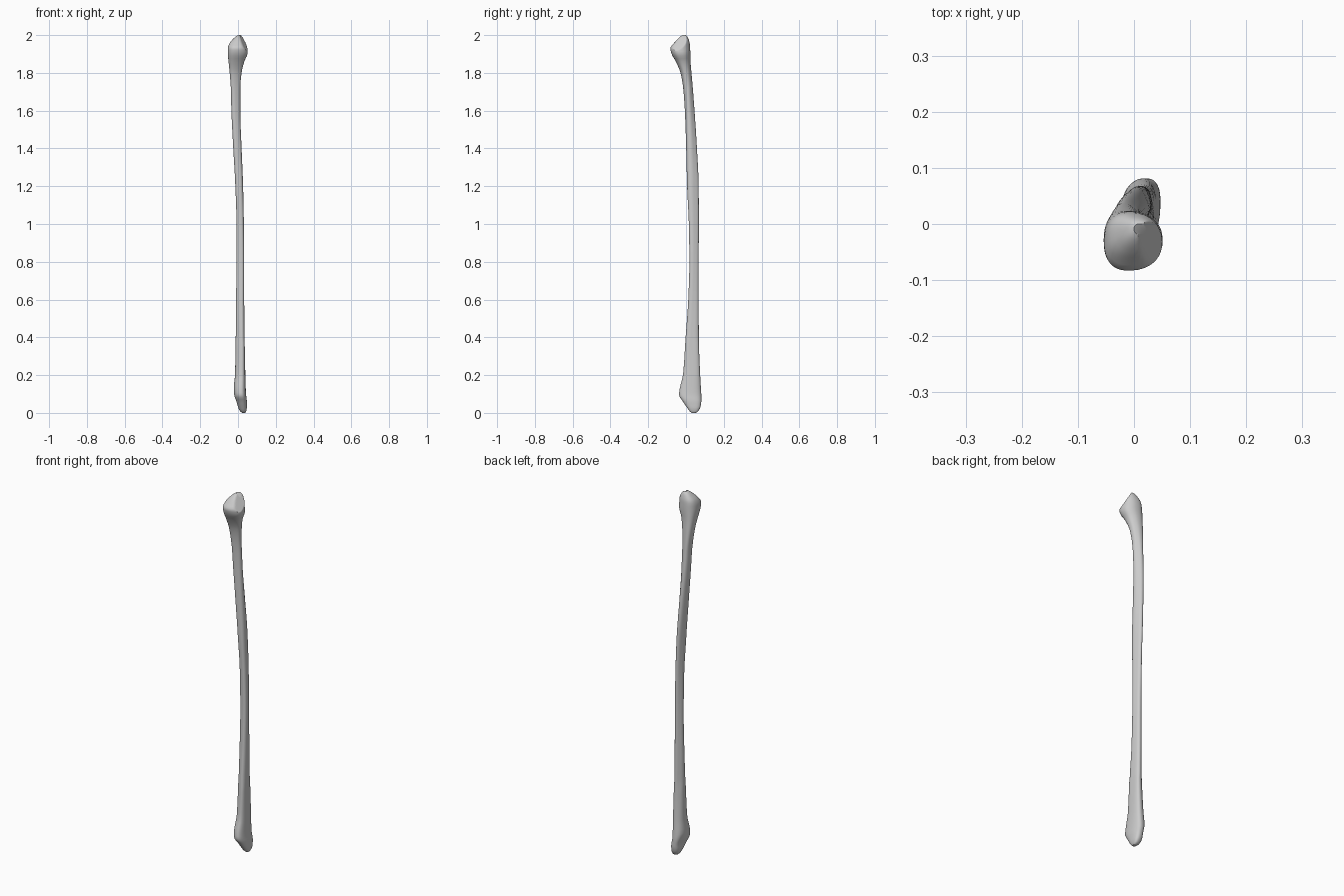
import bpy, bmesh, math

if "Cube" in bpy.data.objects:
    bpy.data.objects.remove(bpy.data.objects["Cube"])

# Cross-section limits along the bone: z, x min, x max, y min, y max
SECTIONS = [
    (0.000, 0.022, 0.038, 0.030, 0.052),
    (0.008, 0.012, 0.043, 0.020, 0.064),
    (0.030, 0.000, 0.047, 0.004, 0.076),
    (0.060, -0.009, 0.047, -0.016, 0.081),
    (0.095, -0.020, 0.043, -0.037, 0.081),
    (0.130, -0.022, 0.041, -0.033, 0.079),
    (0.200, -0.016, 0.039, -0.016, 0.075),
    (0.400, -0.012, 0.035, -0.002, 0.068),
    (0.600, -0.010, 0.033, 0.012, 0.067),
    (0.800, -0.008, 0.033, 0.018, 0.067),
    (1.000, -0.008, 0.031, 0.015, 0.068),
    (1.200, -0.014, 0.027, 0.006, 0.067),
    (1.400, -0.025, 0.019, 0.001, 0.058),
    (1.600, -0.035, 0.012, -0.006, 0.045),
    (1.720, -0.038, 0.012, -0.015, 0.036),
    (1.800, -0.044, 0.019, -0.029, 0.029),
    (1.860, -0.050, 0.033, -0.054, 0.024),
    (1.905, -0.054, 0.051, -0.078, 0.023),
    (1.930, -0.053, 0.050, -0.083, 0.022),
    (1.955, -0.046, 0.046, -0.066, 0.020),
    (1.980, -0.026, 0.038, -0.044, 0.013),
    (1.994, -0.010, 0.030, -0.028, 0.006),
    (2.000, 0.000, 0.022, -0.018, 0.000),
]
SIDES = 40


def monotone_slopes(zs, vs):
    d = [(vs[i + 1] - vs[i]) / (zs[i + 1] - zs[i]) for i in range(len(zs) - 1)]
    inner = [0 if a * b <= 0 else 2 * a * b / (a + b) for a, b in zip(d, d[1:])]
    return [d[0]] + inner + [d[-1]]


def refine(sections):
    """Smoothly interpolate the limits between the given sections."""
    cols = list(zip(*sections))
    zs = cols[0]
    slopes = [monotone_slopes(zs, c) for c in cols[1:]]
    rows = []
    for i in range(len(zs) - 1):
        h = zs[i + 1] - zs[i]
        n = max(3, math.ceil(h / 0.03))
        for s in range(n):
            t = s / n
            row = [zs[i] + t * h]
            for c, m in zip(cols[1:], slopes):
                row.append((2*t**3 - 3*t**2 + 1) * c[i] + (t**3 - 2*t**2 + t) * h * m[i]
                           + (3*t**2 - 2*t**3) * c[i + 1] + (t**3 - t**2) * h * m[i + 1])
            rows.append(row)
    rows.append(list(sections[-1]))
    return rows


def outline(z):
    """Rounded three-sided outline that twists slowly along the shaft."""
    shaft = max(0, min(1, (z - 0.1) / 0.3, (1.92 - z) / 0.2))
    k = 0.03 + 0.07 * shaft
    phase = math.radians(-70 + 35 * z)
    pts = []
    for i in range(SIDES):
        a = 2 * math.pi * i / SIDES
        p = 0.85 if shaft < 1 else 1.0
        r = 1 + k * math.cos(3 * (a - phase))
        c, s = math.cos(a), math.sin(a)
        pts.append((r * math.copysign(abs(c) ** p, c), r * math.copysign(abs(s) ** p, s)))
    return pts


def fit(values, lo, hi):
    a, b = min(values), max(values)
    return [lo + (v - a) / (b - a) * (hi - lo) for v in values]


# Loft the whole bone: ankle end, shaft and head
bm = bmesh.new()
rings = []
for z, x0, x1, y0, y1 in refine(SECTIONS):
    pts = outline(z)
    xs = fit([p[0] for p in pts], x0, x1)
    ys = fit([p[1] for p in pts], y0, y1)
    ring = []
    for x, y in zip(xs, ys):
        # Flat joint facet cut across the top of the head
        zc = min(z, 2.008 - 1.6 * (x - 0.01) + 0.6 * y) if z > 1.9 else z
        ring.append(bm.verts.new((x, y, zc)))
    rings.append(ring)
for a, b in zip(rings, rings[1:]):
    for i in range(SIDES):
        j = (i + 1) % SIDES
        bm.faces.new((a[i], a[j], b[j], b[i]))
bm.faces.new(list(reversed(rings[0])))
bm.faces.new(rings[-1])

# Small hollow behind the inner side of the ankle end
for v in bm.verts:
    d2 = ((v.co.y - 0.055) / 0.02) ** 2 + ((v.co.z - 0.08) / 0.03) ** 2
    if v.co.x < 0.012:
        v.co.x += 0.007 * math.exp(-d2)

mesh = bpy.data.meshes.new("long_bone")
bm.to_mesh(mesh)
bm.free()
bone = bpy.data.objects.new("long_bone", mesh)
bpy.context.collection.objects.link(bone)
bpy.context.view_layer.objects.active = bone
bone.select_set(True)
bpy.ops.object.shade_smooth_by_angle(angle=math.radians(40))
